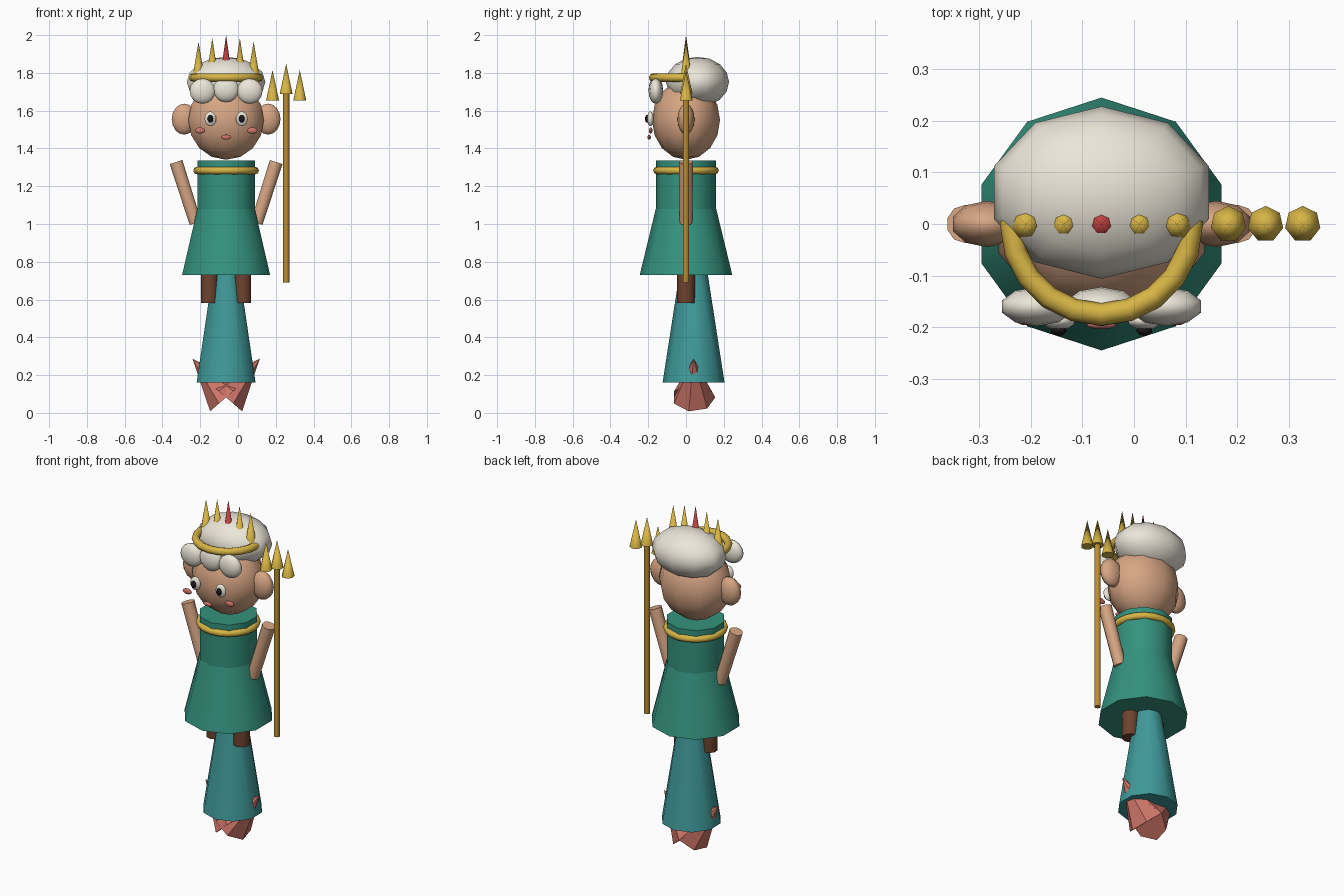
import bpy, bmesh, math
from mathutils import Vector

if "Cube" in bpy.data.objects:
    bpy.data.objects.remove(bpy.data.objects["Cube"])

CX = -0.063  # body axis; the trident on the right offsets the figure


def mat(name, r, g, b):
    m = bpy.data.materials.new(name)
    m.diffuse_color = (r, g, b, 1)
    m.use_nodes = True
    m.node_tree.nodes["Principled BSDF"].inputs["Base Color"].default_value = m.diffuse_color
    return m


SKIN = mat("skin", .68, .38, .23)
GREEN = mat("green_cloth", .035, .29, .21)
TEAL = mat("teal_scales", .05, .32, .32)
GOLD = mat("gold", .68, .46, .06)
DARK_GOLD = mat("dark_gold", .5, .27, .03)
WHITE = mat("white_hair", .83, .79, .69)
PINK = mat("pink", .62, .18, .14)
BROWN = mat("brown", .155, .055, .028)
RED = mat("red", .5, .05, .05)
BLACK = mat("black", .01, .01, .012)


def finish(name, m, smooth=40):
    o = bpy.context.object
    o.name = name
    o.data.materials.append(m)
    if smooth:
        bpy.ops.object.shade_smooth_by_angle(angle=math.radians(smooth))
    return o


def ball(name, loc, half, m, seg=10, rings=8):
    bpy.ops.mesh.primitive_uv_sphere_add(segments=seg, ring_count=rings, radius=1, location=loc)
    # flats face +-x, so widen to reach the full half width
    bpy.context.object.scale = (half[0] / math.cos(math.pi / seg / (1 if seg % 4 else 1e9)), half[1], half[2])
    return finish(name, m, 60)


def rod(name, p0, p1, r0, r1, m, sides=10, smooth=60, turn=None):
    """Cylinder or cone from p0 to p1."""
    p0, p1 = Vector(p0), Vector(p1)
    d = p1 - p0
    bpy.ops.mesh.primitive_cone_add(vertices=sides, radius1=r0, radius2=r1, depth=d.length,
                                    location=(p0 + p1) / 2)
    # all rods lie in the xz plane: lean about y only
    bpy.context.object.rotation_euler = (0, math.atan2(d.x, d.z), 0)
    return finish(name, m, smooth)


def ring(name, loc, R, r, m):
    bpy.ops.mesh.primitive_torus_add(location=loc, major_radius=R, minor_radius=r,
                                     major_segments=20, minor_segments=8)
    return finish(name, m, 60)


# head, hair cap and fringe curls
ball("head", (CX, 0, 1.55), (.2, .18, .21), SKIN)
ball("hair", (CX, .061, 1.752), (.208, .167, .133), WHITE)
for i, dx in enumerate((-.125, 0, .125)):
    ball(f"hair_curl_{i}", (CX + dx, -.16, 1.703 if dx else 1.712), (.068, .038, .067), WHITE)
ball("mouth", (CX, -.195, 1.46), (.028, .009, .013), PINK)

# paired parts, mirrored about the body axis
for s, side in ((-1, "left"), (1, "right")):
    ball(f"{side}_ear", (CX + s * .222, 0, 1.555), (.066, .045, .082), SKIN)
    ball(f"{side}_eye", (CX + s * .083, -.188, 1.557), (.031, .018, .039), WHITE)
    ball(f"{side}_pupil", (CX + s * .083, -.206, 1.557), (.015, .011, .021), BLACK)
    ball(f"{side}_cheek", (CX + s * .138, -.187, 1.495), (.028, .01, .016), PINK)
    rod(f"{side}_arm", (CX + s * .162, 0, 1.005), (CX + s * .265, 0, 1.328), .034, .037, SKIN)
    rod(f"{side}_leg", (CX + s * .088, 0, .583), (CX + s * .088, 0, .85), .047, .047, BROWN)
    # tail fin: seven-sided cone whose tip pokes out of the tail
    a = math.radians(41) * s
    base = Vector((CX, .04, .082))
    rod(f"{side}_tail_fin", base, base + .272 * Vector((math.sin(a), 0, math.cos(a))),
        .115, 0, PINK, 7, smooth=0)

# body, skirt and tail
rod("torso", (CX, 0, 1.05), (CX, 0, 1.335), .16, .16, GREEN)
rod("skirt", (CX, 0, .73), (CX, 0, 1.08), .245, .16, GREEN)
rod("tail", (CX, .04, .16), (CX, .04, .8), .164, .065, TEAL)
ring("necklace", (CX, 0, 1.283), .154, .02, GOLD)

# crown: half band across the front plus five spikes
band = ring("crown_band", (CX, 0, 1.775), .175, .022, GOLD)
bm = bmesh.new()
bm.from_mesh(band.data)
bmesh.ops.bisect_plane(bm, geom=bm.verts[:] + bm.edges[:] + bm.faces[:], plane_co=(0, .012, 0),
                       plane_no=(0, 1, 0), clear_outer=True)
bmesh.ops.holes_fill(bm, edges=[e for e in bm.edges if e.is_boundary])
bm.to_mesh(band.data)
bm.free()
for i, tip in enumerate((1.965, 1.985, 2.0, 1.985, 1.965)):
    x = CX + (i - 2) * .073
    rod(f"crown_spike_{i}", (x, 0, 1.775), (x, 0, tip), .033, 0, RED if i == 2 else GOLD, 7)

# trident
TX = .255
rod("trident_shaft", (TX, 0, .69), (TX, 0, 1.71), .017, .017, DARK_GOLD, 8)
for i, z in enumerate((1.655, 1.688, 1.655)):
    x = TX + (i - 1) * .072
    rod(f"trident_prong_{i}", (x, 0, z), (x, 0, z + .16), .035, 0, GOLD, 7)
